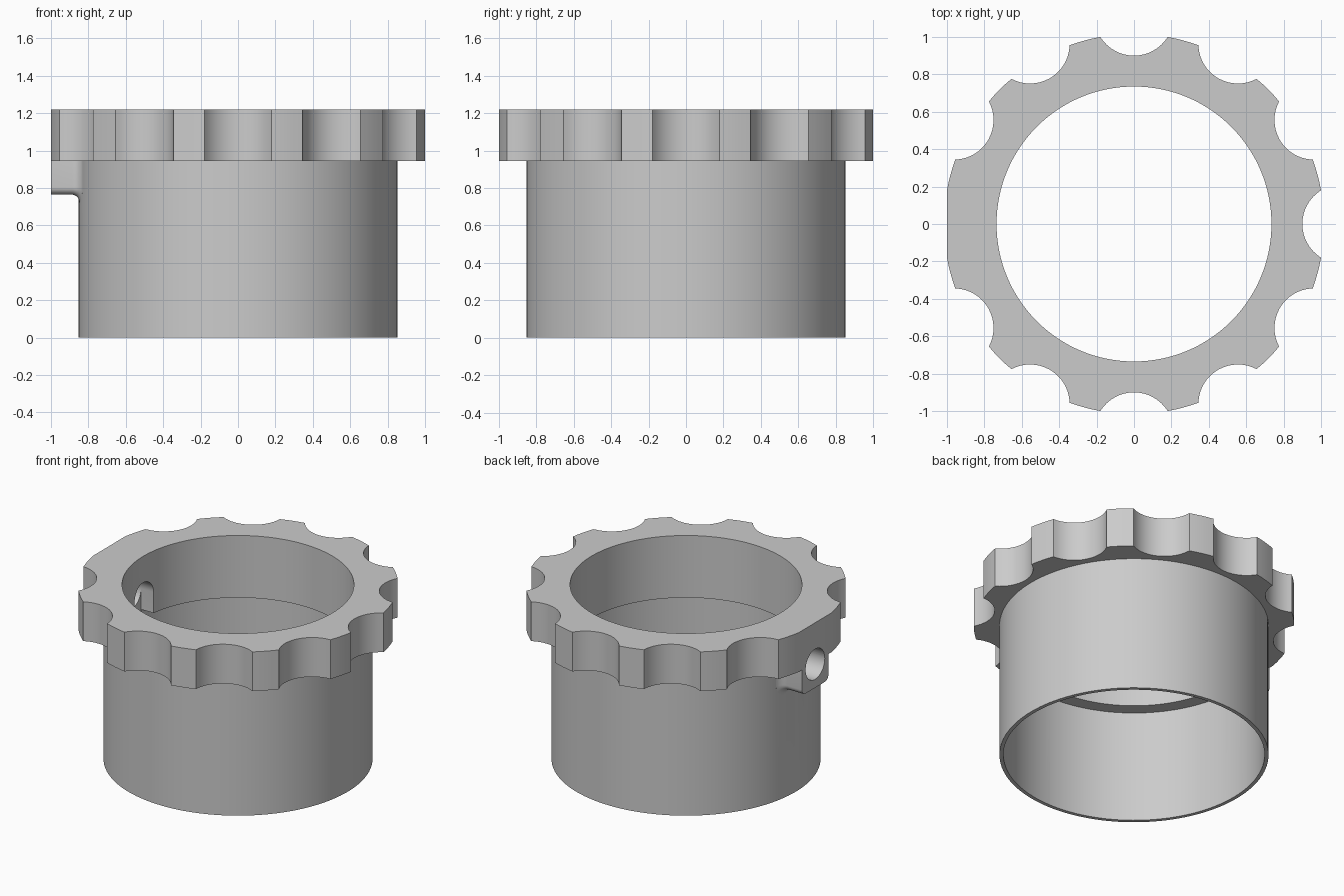
import bpy, bmesh
from math import sin, cos, pi, radians, sqrt

default = bpy.data.objects.get("Cube")
if default:
    bpy.data.objects.remove(default, do_unlink=True)

grey = bpy.data.materials.new("plain grey")
grey.use_nodes = True
colour = (0.6, 0.6, 0.6, 1)
grey.diffuse_color = colour
grey.node_tree.nodes["Principled BSDF"].inputs["Base Color"].default_value = colour

SLEEVE_R, BORE_R, LIP_R, LEDGE_Z = 0.853, 0.828, 0.735, 0.785
FLANGE_Z, TOP_Z = 0.945, 1.22
HOLE_R, HOLE_Z = 0.106, 0.93


def loft(name, rings):
    """Closed solid through rings of equal point count."""
    bm = bmesh.new()
    rows = [[bm.verts.new(p) for p in ring] for ring in rings]
    n = len(rows[0])
    for a, b in zip(rows, rows[1:]):
        for i in range(n):
            j = (i + 1) % n
            bm.faces.new((a[i], a[j], b[j], b[i]))
    bm.faces.new(rows[0])
    bm.faces.new(rows[-1])
    bmesh.ops.recalc_face_normals(bm, faces=bm.faces)
    mesh = bpy.data.meshes.new(name)
    bm.to_mesh(mesh)
    bm.free()
    mesh.materials.append(grey)
    obj = bpy.data.objects.new(name, mesh)
    bpy.context.collection.objects.link(obj)
    return obj


def prism(name, outline, z0, z1):
    return loft(name, [[(x, y, z) for x, y in outline] for z in (z0, z1)])


def circle(r, n=128):
    return [(r * cos(2 * pi * i / n), r * sin(2 * pi * i / n)) for i in range(n)]


def combine(target, other, operation):
    mod = target.modifiers.new(other.name, 'BOOLEAN')
    mod.operation, mod.solver, mod.object = operation, 'EXACT', other
    bpy.context.view_layer.objects.active = target
    bpy.ops.object.modifier_apply(modifier=mod.name)
    bpy.data.objects.remove(other, do_unlink=True)


def grip_outline():
    """Eleven finger scallops, with a flat in place of the twelfth."""
    points, rim, scoop = [], 1.016, 0.212
    for k in range(12):
        turn = radians(30 * k)
        if k == 6:
            points += [(-1, 0.18), (-1, -0.18)]
        else:
            for i in range(17):
                a = radians(58) * (i / 8 - 1)
                x, y = 1.112 - scoop * cos(a), scoop * sin(a)
                points.append((x * cos(turn) - y * sin(turn), x * sin(turn) + y * cos(turn)))
        for step in (12.6, 15, 17.4):
            a = turn + radians(step)
            points.append((max(-1, rim * cos(a)), rim * sin(a)))
    return points


def boss_ring(x, grow):
    """U-shaped section with rounded lower corners; wraps onto the sleeve."""
    half, low, r = 0.147 + grow, 0.765 - grow, 0.04 + grow
    pts = [(half, 0.96)]
    for side, start in ((1, 0), (-1, 90)):
        for i in range(7):
            a = radians(start + 15 * i)
            pts.append((side * (half - r) + r * cos(a), low + r - r * sin(a)))
    pts.append((-half, 0.96))
    if x <= -1:
        return [(x, y, z) for y, z in pts]
    return [(x + SLEEVE_R - sqrt(SLEEVE_R ** 2 - y * y), y, z) for y, z in pts]


# Sleeve, grip flange and screw boss
collar = prism("scalloped_collar", circle(SLEEVE_R), 0, 1.0)
combine(collar, prism("grip_flange", grip_outline(), FLANGE_Z, TOP_Z), 'UNION')
fillet = 0.045
rings = [boss_ring(-1, 0)]
for i in range(7):
    a = radians(15 * i)
    rings.append(boss_ring(-SLEEVE_R - fillet * (1 - sin(a)), fillet * (1 - cos(a))))
rings.append(boss_ring(-0.78, fillet))
combine(collar, loft("screw_boss", rings), 'UNION')

# Stepped bore
combine(collar, prism("upper_bore", circle(LIP_R), -0.1, 1.4), 'DIFFERENCE')
combine(collar, prism("lower_bore", circle(BORE_R), -0.1, LEDGE_Z), 'DIFFERENCE')

# Radial screw hole, and the slot that opens it down to the ledge
hole = [[(x, y, z + HOLE_Z) for y, z in circle(HOLE_R, 48)] for x in (-1.2, -0.6)]
combine(collar, loft("screw_hole", hole), 'DIFFERENCE')
slot = [(-0.825, -HOLE_R), (-0.6, -HOLE_R), (-0.6, HOLE_R), (-0.825, HOLE_R)]
combine(collar, prism("nut_slot", slot, 0.77, HOLE_Z), 'DIFFERENCE')

bpy.ops.object.select_all(action='DESELECT')
collar.select_set(True)
bpy.context.view_layer.objects.active = collar
bpy.ops.object.shade_smooth_by_angle(angle=radians(25))
